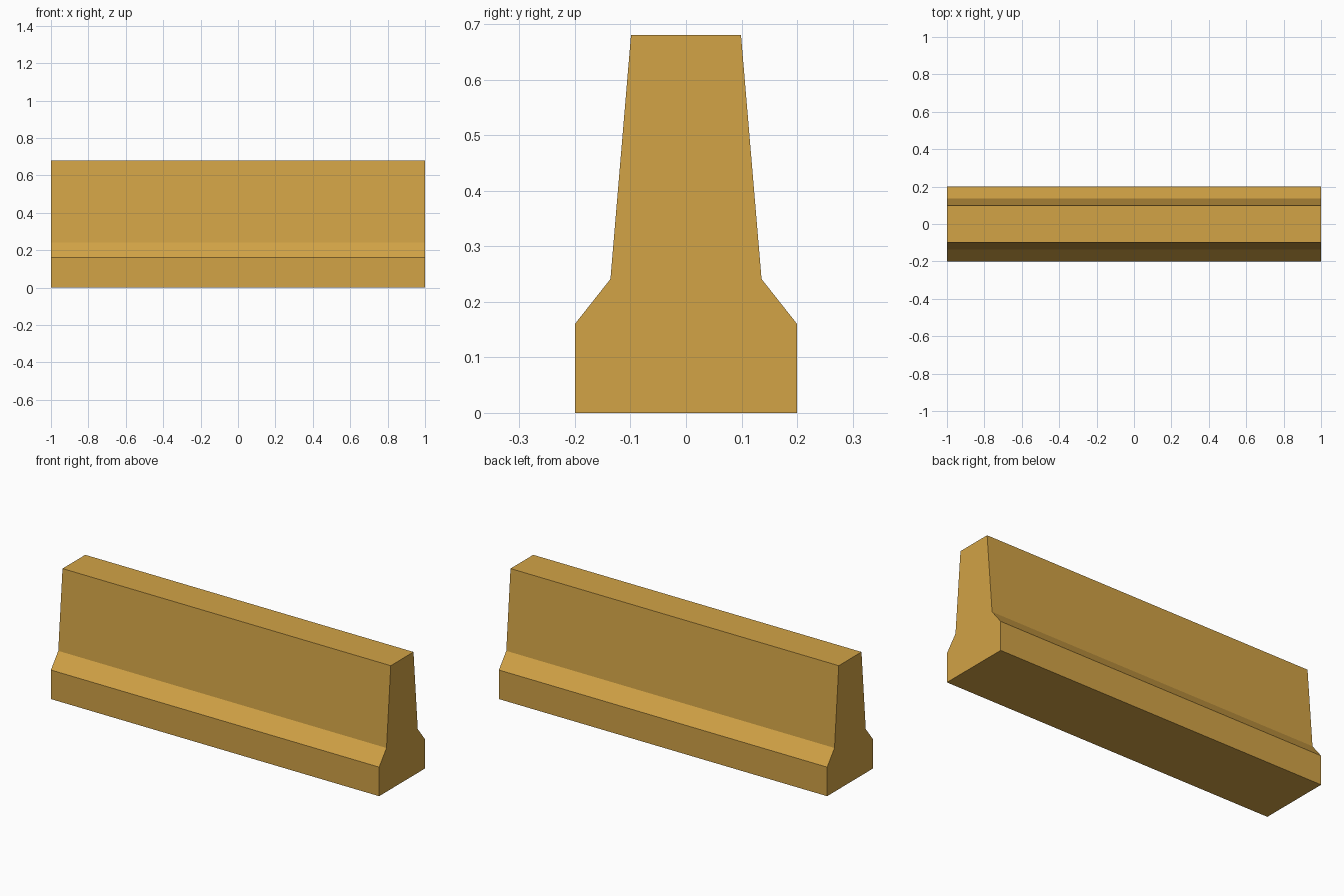
import bpy
import bmesh

if "Cube" in bpy.data.objects:
    bpy.data.objects.remove(bpy.data.objects["Cube"])

# Flat ochre colour for the whole barrier
ochre = bpy.data.materials.new("ochre")
ochre.diffuse_color = (0.645, 0.366, 0.061, 1.0)
ochre.use_nodes = True
ochre.node_tree.nodes["Principled BSDF"].inputs["Base Color"].default_value = ochre.diffuse_color

# Half cross-section (y, z), mirrored to the full barrier profile
half = [(0.2, 0.0), (0.2, 0.16), (0.136, 0.241), (0.099, 0.68)]
profile = half + [(-y, z) for y, z in reversed(half)]

# Extrude the profile along x
bm = bmesh.new()
end_face = bm.faces.new([bm.verts.new((-1.0, y, z)) for y, z in profile])
result = bmesh.ops.extrude_face_region(bm, geom=[end_face], use_keep_orig=True)
moved = [g for g in result["geom"] if isinstance(g, bmesh.types.BMVert)]
bmesh.ops.translate(bm, verts=moved, vec=(2.0, 0.0, 0.0))
bmesh.ops.recalc_face_normals(bm, faces=bm.faces)

# Road barrier object
mesh = bpy.data.meshes.new("road_barrier")
bm.to_mesh(mesh)
bm.free()
mesh.materials.append(ochre)
barrier = bpy.data.objects.new("road_barrier", mesh)
bpy.context.collection.objects.link(barrier)
